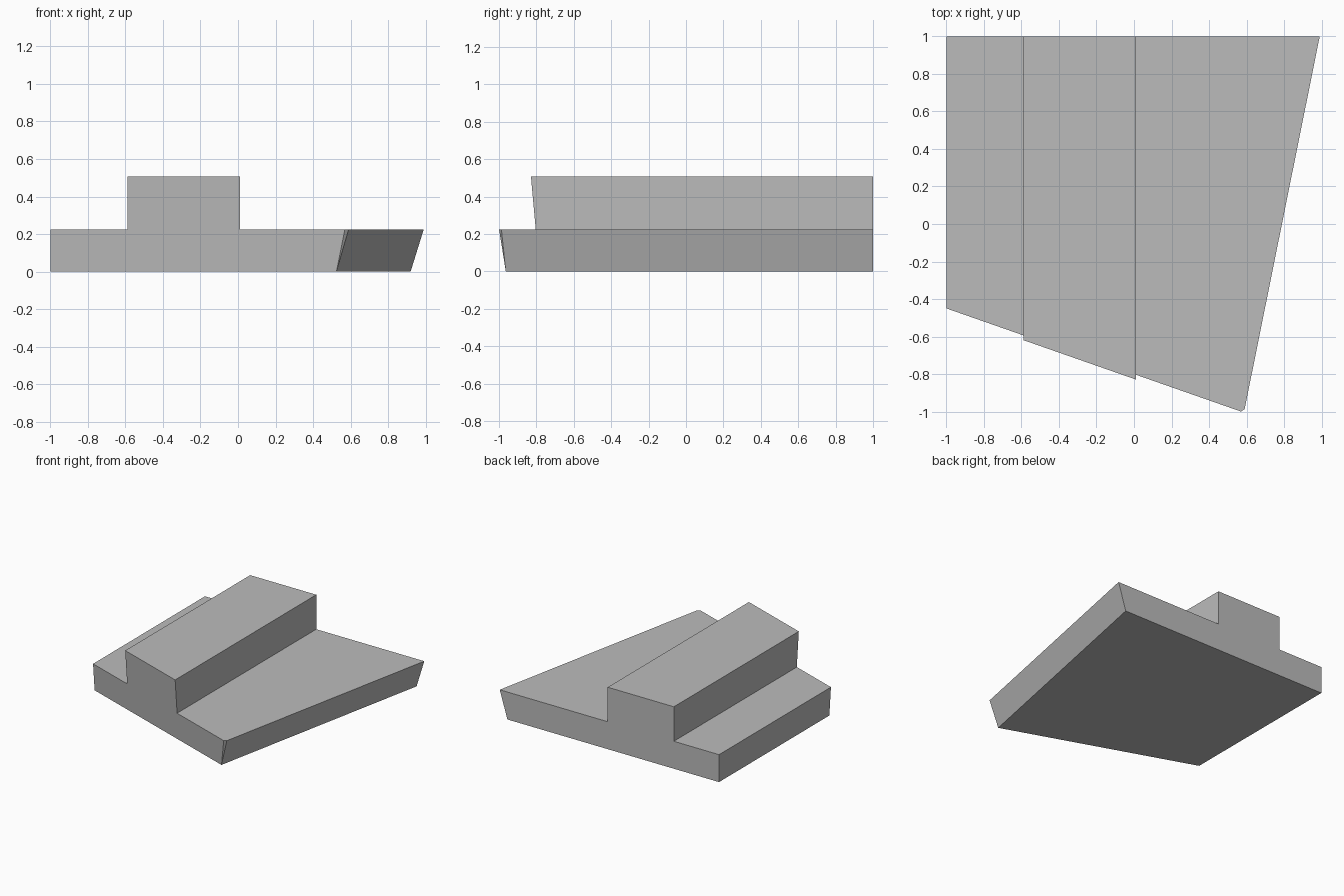
import bpy
import bmesh
from mathutils import Vector

if "Cube" in bpy.data.objects:
    bpy.data.objects.remove(bpy.data.objects["Cube"])

grey = bpy.data.materials.new("plain grey")
grey.use_nodes = True
grey.diffuse_color = (0.5, 0.5, 0.5, 1)
grey.node_tree.nodes["Principled BSDF"].inputs["Base Color"].default_value = (0.5, 0.5, 0.5, 1)

STEP, TOP = 0.225, 0.508


def trim(bm, point, normal):
    """Slice off everything on the normal's side and cap the cut."""
    geom = bm.verts[:] + bm.edges[:] + bm.faces[:]
    cut = bmesh.ops.bisect_plane(bm, geom=geom, dist=1e-5, plane_co=point,
                                 plane_no=normal, clear_outer=True)
    rim = [e for e in cut["geom_cut"] if isinstance(e, bmesh.types.BMEdge)]
    bmesh.ops.contextual_create(bm, geom=rim)


# Stepped profile extruded from the back towards the front
profile = [(-1, 0), (1.2, 0), (1.2, STEP), (0.01, STEP),
           (0.01, TOP), (-0.59, TOP), (-0.59, STEP), (-1, STEP)]
bm = bmesh.new()
face = bm.faces.new([bm.verts.new((x, 1, z)) for x, z in profile])
extruded = bmesh.ops.extrude_face_region(bm, geom=[face])
for v in extruded["geom"]:
    if isinstance(v, bmesh.types.BMVert):
        v.co.y = -1.3

# Slanted, leaning front and flared side
trim(bm, (-1, -0.45, STEP), (-0.35, -1, -0.09))
trim(bm, (0.99, 1, STEP), (1, -0.2015, -0.31))

# Softened corner that tapers to a point at the base
base = Vector((0.5246, -0.9636, 0))
arc = [Vector(p) for p in ((0.57, -0.9995, STEP), (0.588, -0.988, STEP), (0.597, -0.96, STEP))]
for a, b in zip(arc, arc[1:]):
    normal = (b - a).cross(base - a)
    if normal.x < 0:
        normal.negate()
    trim(bm, a, normal)

bmesh.ops.recalc_face_normals(bm, faces=bm.faces[:])
mesh = bpy.data.meshes.new("stepped_block")
bm.to_mesh(mesh)
bm.free()
mesh.materials.append(grey)
block = bpy.data.objects.new("stepped_block", mesh)
bpy.context.collection.objects.link(block)
